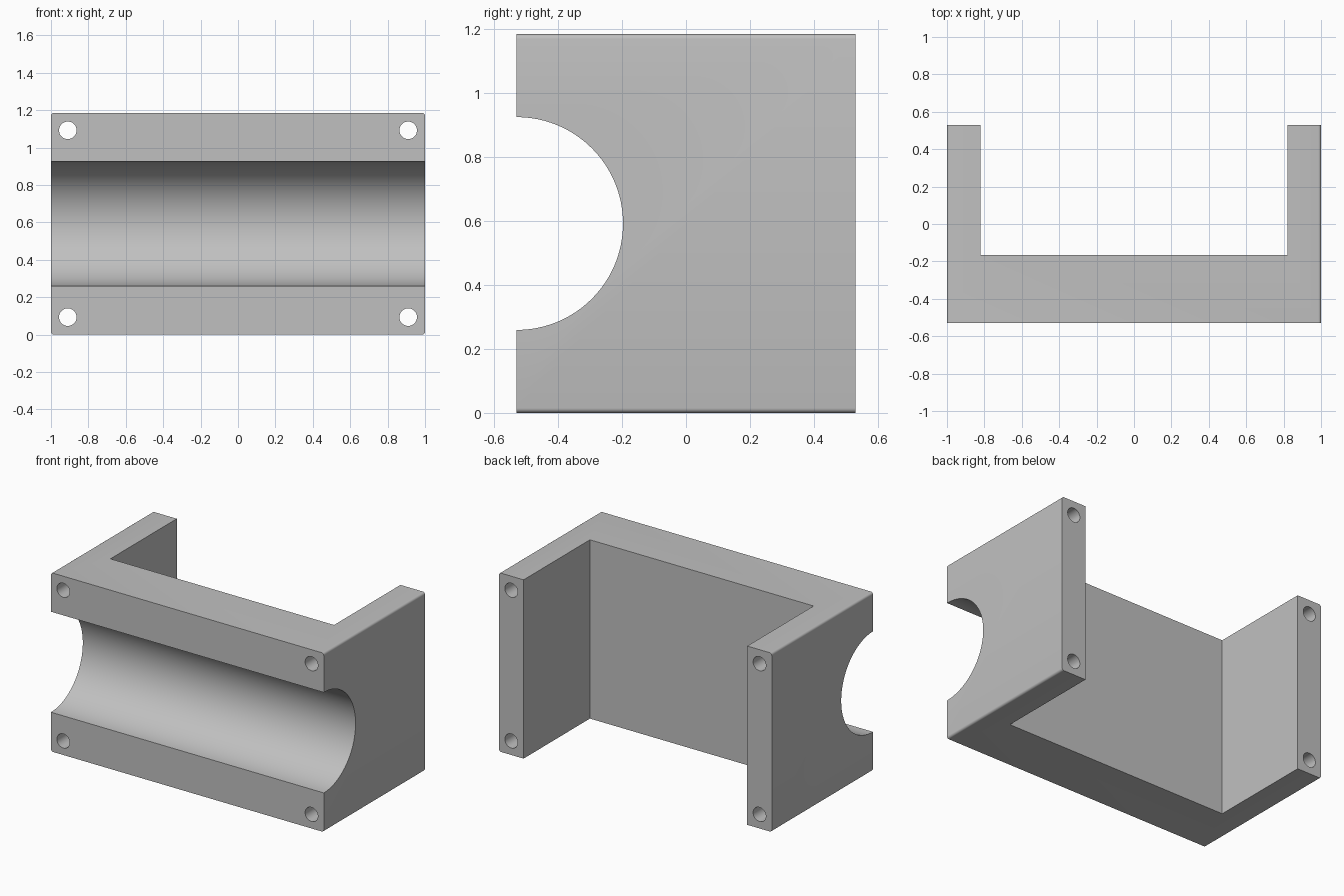
import bpy, bmesh, math

cube = bpy.data.objects.get("Cube")
if cube:
    bpy.data.objects.remove(cube, do_unlink=True)

W, D, H = 1.0, 0.53, 1.185        # half width, half depth, height
INNER_X, WALL_Y = 0.82, -0.165    # inner faces of the side and front walls

grey = bpy.data.materials.new("light grey")
grey.use_nodes = True
COLOUR = (0.53, 0.53, 0.53, 1)
grey.diffuse_color = COLOUR
grey.node_tree.nodes["Principled BSDF"].inputs["Base Color"].default_value = COLOUR

# U-shaped bracket: plan profile extruded upwards
outline = [(-W, -D), (W, -D), (W, D), (INNER_X, D),
           (INNER_X, WALL_Y), (-INNER_X, WALL_Y), (-INNER_X, D), (-W, D)]
bm = bmesh.new()
base = bm.faces.new([bm.verts.new((x, y, 0)) for x, y in outline])
ext = bmesh.ops.extrude_face_region(bm, geom=[base])
bmesh.ops.translate(bm, vec=(0, 0, H),
                    verts=[v for v in ext["geom"] if isinstance(v, bmesh.types.BMVert)])
bmesh.ops.recalc_face_normals(bm, faces=bm.faces)

# Rounded outer edges running front to back
outer = [e for e in bm.edges
         if all(abs(v.co.x) > W - 0.001 for v in e.verts)
         and abs(e.verts[0].co.y - e.verts[1].co.y) > D]
bmesh.ops.bevel(bm, geom=outer, offset=0.015, segments=4, profile=0.5, affect='EDGES')
mesh = bpy.data.meshes.new("bracket")
bm.to_mesh(mesh)
bm.free()
mesh.materials.append(grey)
bracket = bpy.data.objects.new("bracket", mesh)
bpy.context.collection.objects.link(bracket)


def cut_cylinder(name, radius, length, location, rotation, sides):
    """Cut a round channel out of the bracket."""
    bpy.ops.mesh.primitive_cylinder_add(vertices=sides, radius=radius, depth=length,
                                        location=location, rotation=rotation)
    cutter = bpy.context.object
    cutter.name = name
    cutter.hide_render = True
    cutter.data.materials.append(grey)
    mod = bracket.modifiers.new(name, 'BOOLEAN')
    mod.operation = 'DIFFERENCE'
    mod.solver = 'EXACT'
    mod.object = cutter
    bpy.ops.object.select_all(action='DESELECT')
    bracket.select_set(True)
    bpy.context.view_layer.objects.active = bracket
    bpy.ops.object.modifier_apply(modifier=mod.name)
    bpy.data.objects.remove(cutter, do_unlink=True)


# Half-round groove across the front
cut_cylinder("groove_cutter", 0.333, 3, (0, -D, H / 2), (0, math.pi / 2, 0), 96)

# Four bolt holes through the full depth
for x in (-0.91, 0.91):
    for z in (0.093, H - 0.093):
        cut_cylinder("hole_cutter", 0.047, 2, (x, 0, z), (math.pi / 2, 0, 0), 40)

bpy.ops.object.shade_smooth_by_angle(angle=math.radians(30))
